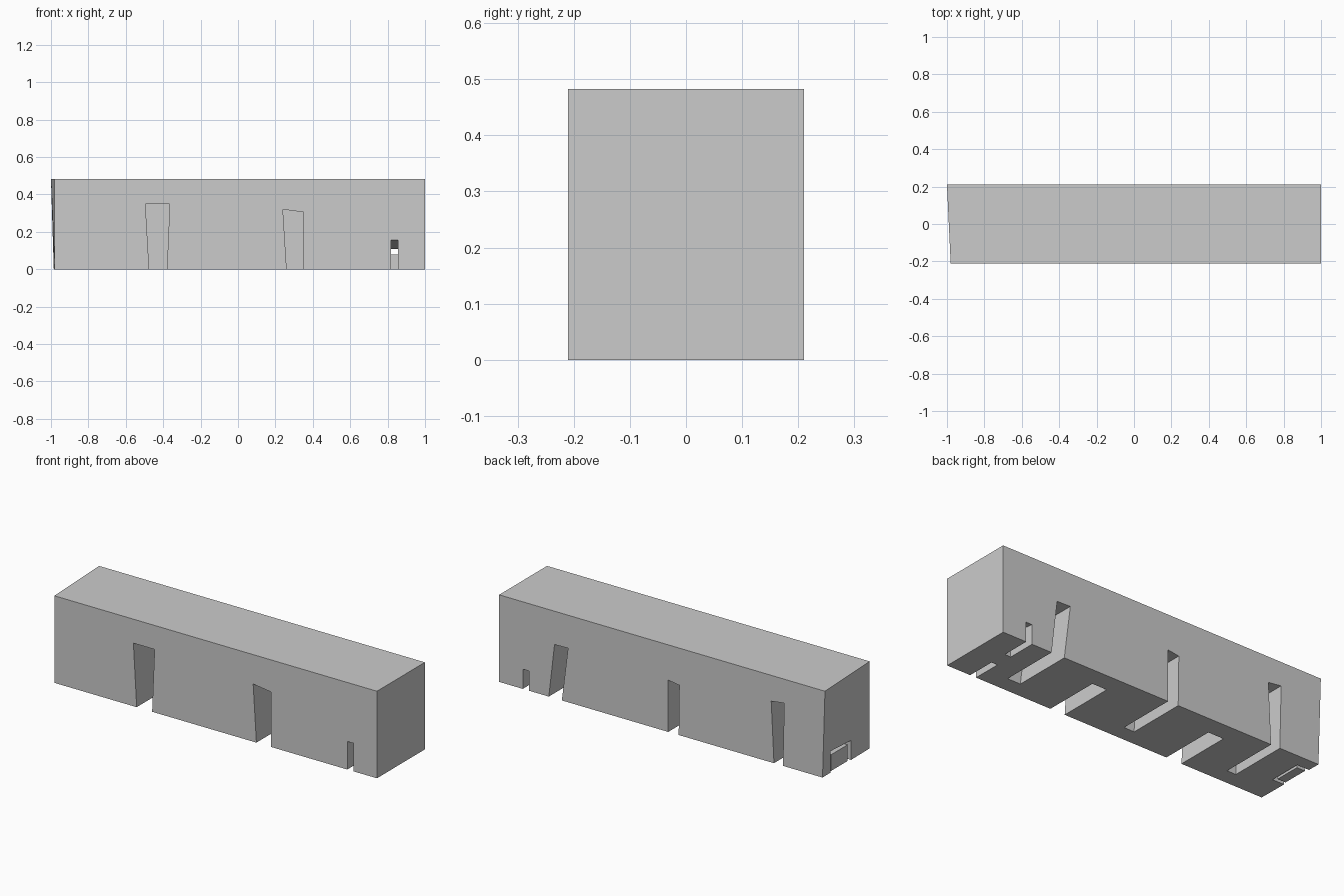
import bpy, bmesh
from mathutils import Vector

if "Cube" in bpy.data.objects:
    bpy.data.objects.remove(bpy.data.objects["Cube"])


def make_object(name, bm):
    bmesh.ops.recalc_face_normals(bm, faces=bm.faces)
    mesh = bpy.data.meshes.new(name)
    bm.to_mesh(mesh)
    bm.free()
    obj = bpy.data.objects.new(name, mesh)
    bpy.context.collection.objects.link(obj)
    return obj


def add_prism(bm, points, offset):
    """Closed prism: polygon swept along an offset vector."""
    face = bm.faces.new([bm.verts.new(p) for p in points])
    ext = bmesh.ops.extrude_face_region(bm, geom=[face], use_keep_orig=True)
    verts = [v for v in ext["geom"] if isinstance(v, bmesh.types.BMVert)]
    bmesh.ops.translate(bm, verts=verts, vec=Vector(offset))


def add_box(bm, x0, x1, y0, y1, z0, z1):
    add_prism(bm, [(x0, y0, z0), (x1, y0, z0), (x1, y1, z0), (x0, y1, z0)],
              (0, 0, z1 - z0))


# Long body with a slightly crooked left end
W, H = 0.21, 0.483
bm = bmesh.new()
add_box(bm, -1, 1, -W, W, 0, H)
for v in bm.verts:
    if v.co.x < 0:
        if v.co.y < 0:
            v.co.x = -0.98
        elif v.co.z < 0.1:
            v.co.x = -0.985
body = make_object("body", bm)

# Tapered doorway slots: x at bottom, x at top, z at top left and right
front_slots = [((-0.475, -0.38), (-0.495, -0.365), (0.35, 0.35)),
               ((0.26, 0.35), (0.24, 0.35), (0.32, 0.305))]
back_slots = [((0.615, 0.695), (0.577, 0.66), (0.30, 0.298)),
              ((-0.102, -0.038), (-0.106, -0.038), (0.277, 0.287)),
              ((-0.742, -0.687), (-0.75, -0.67), (0.35, 0.34))]
bm = bmesh.new()
for slots, y0, y1 in ((front_slots, -W - 0.05, 0.105),
                      (back_slots, W + 0.05, -0.12)):
    for (bl, br), (tl, tr), (zl, zr) in slots:
        add_prism(bm, [(bl, y0, -0.05), (br, y0, -0.05), (br, y0, 0),
                       (tr, y0, zr), (tl, y0, zl), (bl, y0, 0)],
                  (0, y1 - y0, 0))

# Small through passage with a sloping ceiling and a low sill in the middle
passage = [(-0.25, -0.05), (-0.05, -0.05), (-0.05, 0.08), (0.05, 0.08),
           (0.05, -0.05), (0.25, -0.05), (0.25, 0.105), (-0.25, 0.16)]
add_prism(bm, [(0.818, y, z) for y, z in passage], (0.037, 0, 0))

# Small recess in the left end
recess = [(-0.045, -0.05), (0.14, -0.05), (0.14, 0.12), (-0.045, 0.108)]
add_prism(bm, [(-1.1, y, z) for y, z in recess], (0.19, 0, 0))
cutter = make_object("slot_cutter", bm)

# Apply the cut and drop the cutter
cut = body.modifiers.new("slots", "BOOLEAN")
cut.operation = "DIFFERENCE"
cut.solver = "EXACT"
cut.object = cutter
bpy.context.view_layer.objects.active = body
bpy.ops.object.modifier_apply(modifier=cut.name)
bpy.data.objects.remove(cutter)

# Low panel standing inside the end recess
bm = bmesh.new()
add_box(bm, -0.975, -0.925, -0.025, 0.12, 0, 0.09)
make_object("end_panel", bm)
